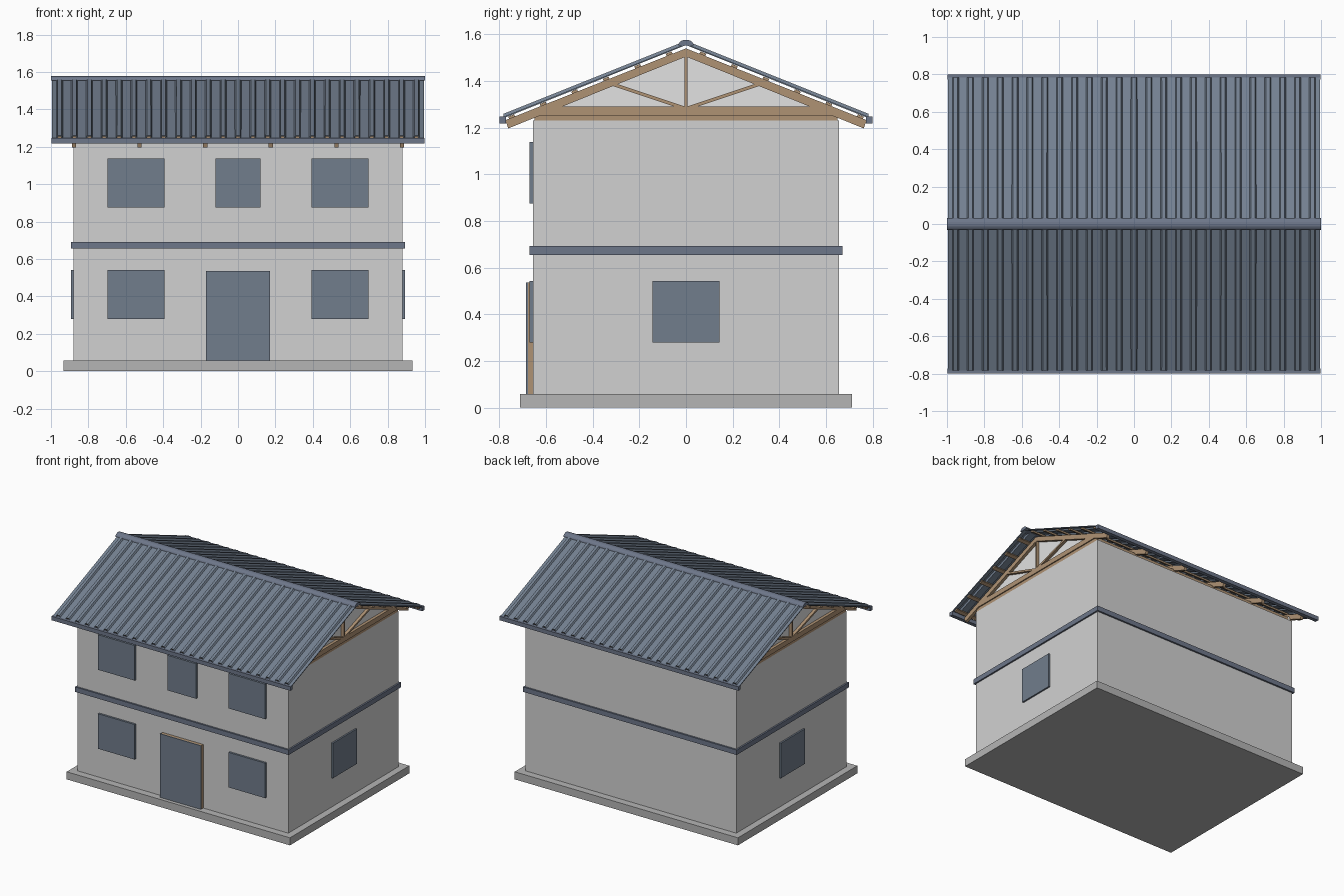
import bpy, bmesh, math
from mathutils import Vector

cube = bpy.data.objects.get("Cube")
if cube:
    bpy.data.objects.remove(cube, do_unlink=True)


def material(name, rgb):
    m = bpy.data.materials.new(name)
    m.use_nodes = True
    m.diffuse_color = (*rgb, 1)
    m.node_tree.nodes["Principled BSDF"].inputs["Base Color"].default_value = (*rgb, 1)
    return m


WALL = material("wall_grey", (0.64, 0.64, 0.64))
GABLE = material("gable_pale_grey", (0.76, 0.76, 0.76))
SLAB = material("concrete", (0.46, 0.46, 0.46))
GLASS = material("glass_blue_grey", (0.165, 0.205, 0.265))
ROOF = material("roof_blue_grey", (0.175, 0.22, 0.285))
TRIM = material("trim_blue_grey", (0.155, 0.185, 0.255))
WOOD = material("timber", (0.43, 0.29, 0.175))


def finish(bm, name, mat):
    bmesh.ops.recalc_face_normals(bm, faces=bm.faces[:])
    me = bpy.data.meshes.new(name)
    bm.to_mesh(me)
    bm.free()
    me.materials.append(mat)
    ob = bpy.data.objects.new(name, me)
    bpy.context.collection.objects.link(ob)
    return ob


def box(name, xs, ys, zs, mat):
    bm = bmesh.new()
    bmesh.ops.create_cube(bm, size=1)
    for v in bm.verts:
        v.co = [r[0] if c < 0 else r[1] for c, r in zip(v.co, (xs, ys, zs))]
    return finish(bm, name, mat)


def add_prism(bm, pts, x0, x1):
    """Extrude a y-z outline along x."""
    face = bm.faces.new([bm.verts.new((x0, y, z)) for y, z in pts])
    out = bmesh.ops.extrude_face_region(bm, geom=[face])
    verts = [g for g in out["geom"] if isinstance(g, bmesh.types.BMVert)]
    bmesh.ops.translate(bm, verts=verts, vec=(x1 - x0, 0, 0))


def prism(name, pts, x0, x1, mat):
    bm = bmesh.new()
    add_prism(bm, pts, x0, x1)
    return finish(bm, name, mat)


def strut(a, b, width):
    """Outline of a straight timber between two y-z points."""
    a, b = Vector(a), Vector(b)
    d = (b - a).normalized() * width / 2
    n = Vector((-d.y, d.x))
    return [a + n, b + n, b - n, a - n]


WX, WY, TOP = 0.88, 0.657, 1.23
SLOPE = 0.4

# Slab, walls and floor band
box("base_slab", (-0.932, 0.932), (-0.712, 0.712), (0, 0.057), SLAB)
box("walls", (-WX, WX), (-WY, WY), (0.057, TOP), WALL)
box("floor_band", (-0.892, 0.892), (-0.67, 0.67), (0.655, 0.692), TRIM)

# Front windows
low, high = (0.278, 0.542), (0.874, 1.138)
front = (-0.672, -0.65)
for label, zs in (("lower", low), ("upper", high)):
    for side, s in (("left", 1), ("right", -1)):
        box(f"{label}_window_{side}", sorted((s * 0.392, s * 0.698)), front, zs, GLASS)
box("upper_window_middle", (-0.12, 0.12), front, high, GLASS)

# Side windows
for side, s in (("left", 1), ("right", -1)):
    box(f"side_window_{side}", sorted((s * 0.87, s * 0.892)), (-0.143, 0.143), low, GLASS)

# Door: timber leaf faced with a glazed panel
box("door_leaf", (-0.17, 0.17), (-0.678, -0.65), (0.057, 0.537), WOOD)
box("door_panel", (-0.17, 0.17), (-0.685, -0.678), (0.057, 0.537), GLASS)

# Timber plates on top of the walls
for s in (1, -1):
    box("wall_plate_long", (-WX, WX), sorted((s * 0.625, s * 0.65)), (TOP, 1.253), WOOD)
    box("wall_plate_end", sorted((s * 0.855, s * WX)), (-0.65, 0.65), (TOP, 1.253), WOOD)

# Roof trusses
for i in range(6):
    x = -0.877 + i * 0.3508
    bm = bmesh.new()
    outlines = [
        [(-0.66, 1.253), (0.66, 1.253), (0.62, 1.29), (-0.62, 1.29)],
        strut((0, 1.28), (0, 1.52), 0.014),
    ]
    for s in (1, -1):
        drop = 0.77 * SLOPE
        outlines.append([(0, 1.54), (s * 0.775, 1.54 - drop),
                         (s * 0.762, 1.505 - drop), (0, 1.505)])
        outlines.append(strut((s * 0.01, 1.285), (s * 0.325, 1.39), 0.014))
    for pts in outlines:
        add_prism(bm, pts, x - 0.011, x + 0.011)
    finish(bm, "roof_truss", WOOD)

# Gable infill behind the end trusses
for s in (1, -1):
    prism("gable_panel", [(-0.65, TOP), (0.65, TOP), (0.65, 1.26), (0, 1.52), (-0.65, 1.26)],
          s * 0.85, s * 0.864, GABLE)

# Thin purlins under the roof sheets
bm = bmesh.new()
for s in (1, -1):
    for i in range(6):
        y = 0.06 + i * 0.135
        a = (s * y, 1.546 - SLOPE * y)
        b = (s * (y + 0.025), 1.546 - SLOPE * (y + 0.025))
        add_prism(bm, strut(a, b, 0.011), -0.985, 0.985)
finish(bm, "purlins", WOOD)

# Ribbed roof sheet, folded over the ridge
RIBS, PITCH, EAVE = 25, 0.0795, 0.782
profile = [(-0.995, 0)]
for i in range(RIBS):
    c = (i - (RIBS - 1) / 2) * PITCH
    profile += [(c - 0.016, 0), (c - 0.009, 0.013), (c + 0.009, 0.013), (c + 0.016, 0)]
profile.append((0.995, 0))
bm = bmesh.new()
rows = [[bm.verts.new((x, y, 1.557 + h - SLOPE * abs(y))) for x, h in profile]
        for y in (-EAVE, 0, EAVE)]
for r0, r1 in zip(rows, rows[1:]):
    for j in range(len(profile) - 1):
        bm.faces.new((r0[j], r0[j + 1], r1[j + 1], r1[j]))
sheet = finish(bm, "roof_sheet", ROOF)
solid = sheet.modifiers.new("thickness", "SOLIDIFY")
solid.thickness = 0.006
solid.offset = 0

# Rounded ridge cap
arc = [(0.033 * math.cos(math.pi * k / 10), 1.553 + 0.024 * math.sin(math.pi * k / 10))
       for k in range(11)]
prism("ridge_cap", arc, -1, 1, TRIM)

# Gutters along both eaves
for s in (1, -1):
    box("gutter", (-0.997, 0.997), sorted((s * 0.772, s * 0.8)), (1.217, 1.247), TRIM)
